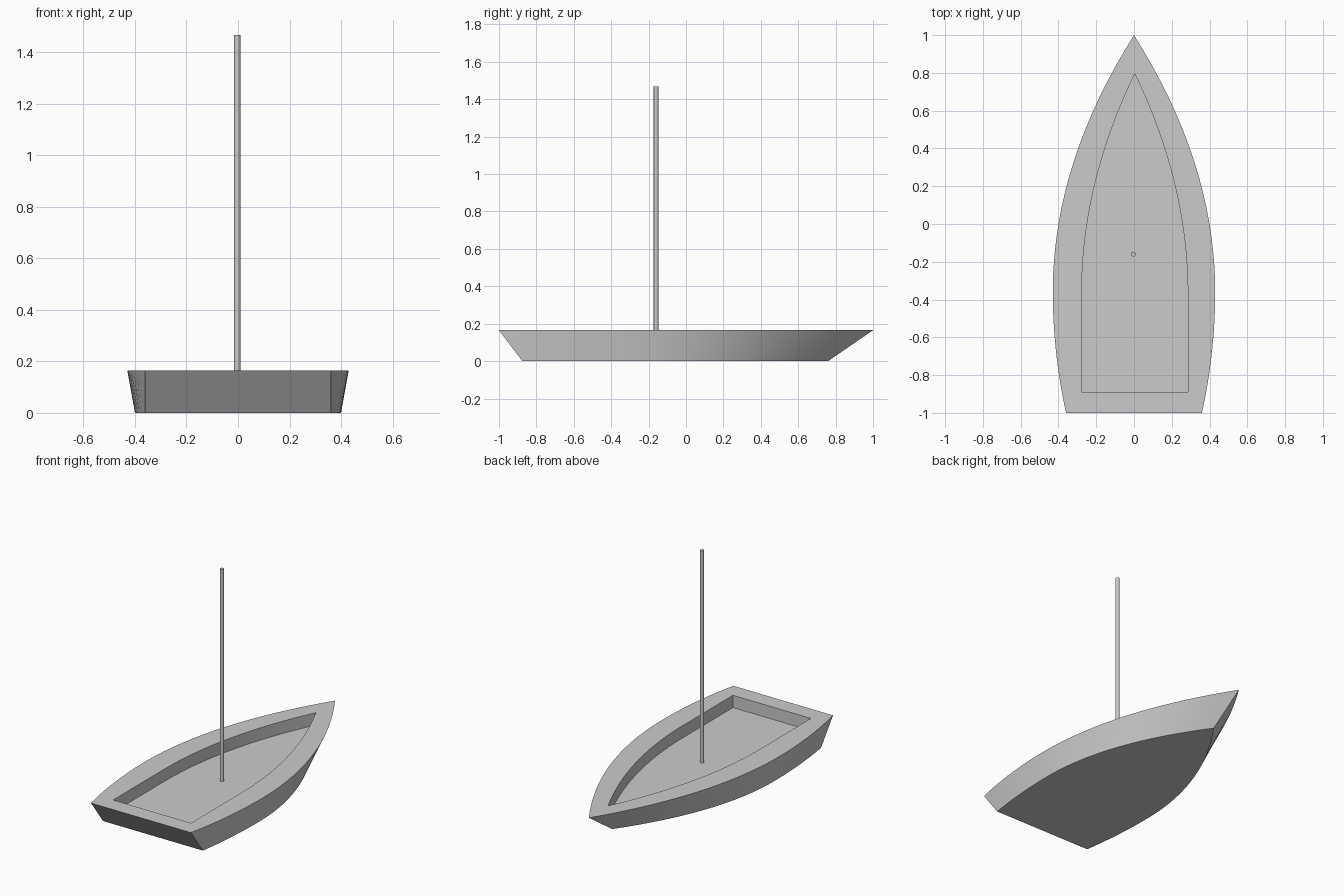
import bpy, bmesh

if "Cube" in bpy.data.objects:
    bpy.data.objects.remove(bpy.data.objects["Cube"])

N = 24  # steps from stern to bow on each side


def outline(stern, bow, half, stern_half, widest, z, cx=0.0):
    """Boat-shaped ring: two parabolic sides meeting at the bow, flat stern."""
    side = []
    for i in range(N):
        y = stern + (bow - stern) * i / N
        if y < widest:
            w = half - (half - stern_half) * ((y - widest) / (stern - widest)) ** 2
        else:
            w = half * (1 - ((y - widest) / (bow - widest)) ** 2)
        side.append((w, y))
    right = [(cx + w, y, z) for w, y in side]
    left = [(cx - w, y, z) for w, y in reversed(side)]
    return right + [(cx, bow, z)] + left


def finish(ob):
    bpy.ops.object.select_all(action='DESELECT')
    ob.select_set(True)
    bpy.context.view_layer.objects.active = ob
    bpy.ops.object.shade_smooth_by_angle(angle=0.52)


# Hull: bottom, flared sides, flat rim, vertical inner walls and floor
rings = [
    outline(-0.875, 0.76, 0.40, 0.36, -0.35, 0.0),
    outline(-1.0, 1.0, 0.43, 0.36, -0.36, 0.165),
    outline(-0.89, 0.795, 0.281, 0.281, -0.37, 0.165, 0.004),
    outline(-0.89, 0.795, 0.281, 0.281, -0.37, 0.085, 0.004),
]
bm = bmesh.new()
loops = [[bm.verts.new(p) for p in ring] for ring in rings]
for a, b in zip(loops, loops[1:]):
    for i in range(len(a)):
        j = (i + 1) % len(a)
        bm.faces.new((a[i], a[j], b[j], b[i]))
bm.faces.new(loops[0][::-1])
bm.faces.new(loops[-1])
bmesh.ops.recalc_face_normals(bm, faces=bm.faces)
mesh = bpy.data.meshes.new("hull")
bm.to_mesh(mesh)
bm.free()
hull = bpy.data.objects.new("hull", mesh)
bpy.context.collection.objects.link(hull)
finish(hull)

# Mast: thin pole standing on the floor
base, top = 0.08, 1.467
bpy.ops.mesh.primitive_cylinder_add(vertices=16, radius=0.0125, depth=top - base,
                                    location=(-0.003, -0.16, (base + top) / 2))
mast = bpy.context.object
mast.name = "mast"
finish(mast)
